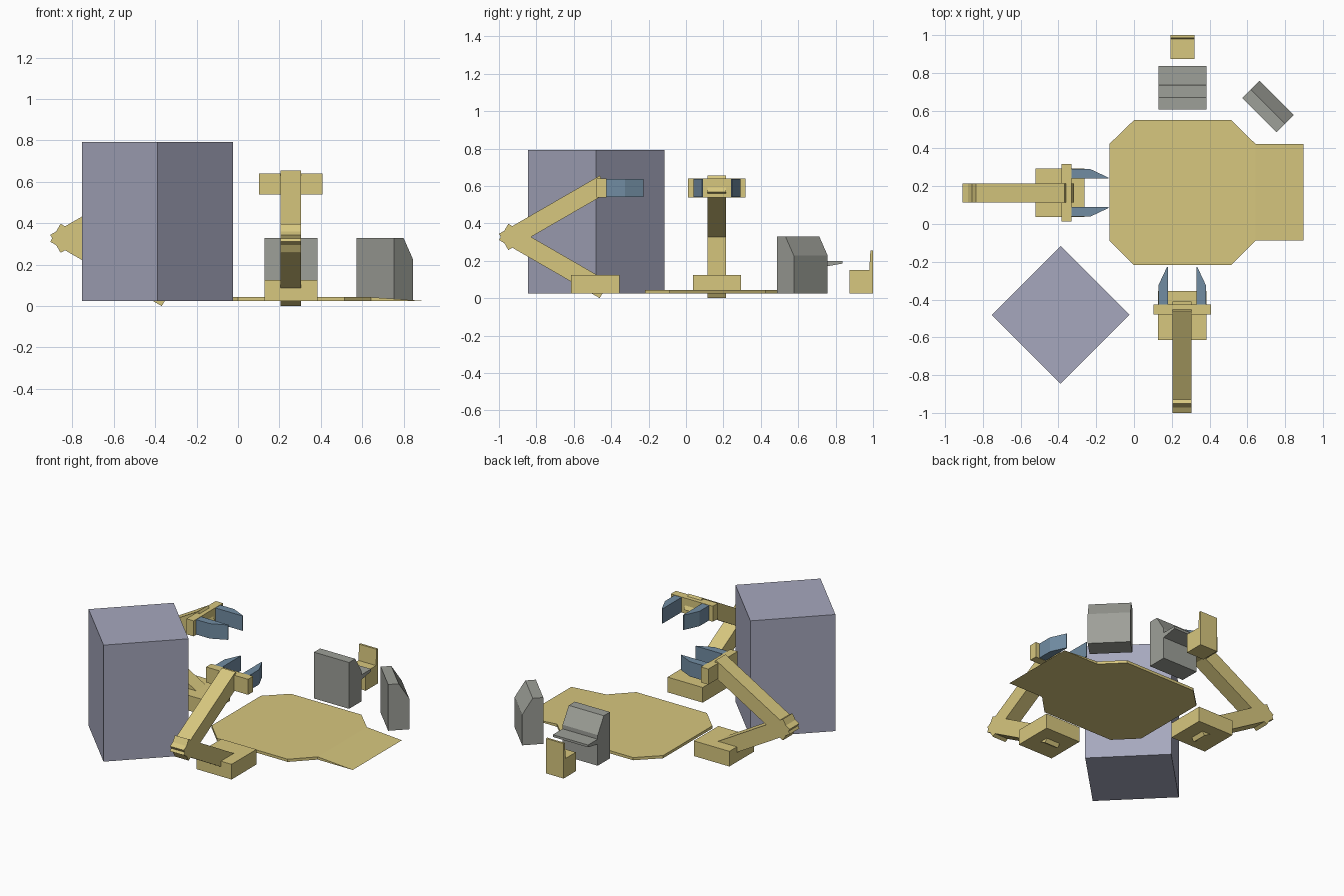
import bpy, bmesh, math
from mathutils import Matrix, Vector

if "Cube" in bpy.data.objects:
    bpy.data.objects.remove(bpy.data.objects["Cube"])


def material(name, rgb):
    m = bpy.data.materials.new(name)
    m.diffuse_color = (*rgb, 1)
    m.use_nodes = True
    m.node_tree.nodes["Principled BSDF"].inputs["Base Color"].default_value = m.diffuse_color
    return m


YELLOW = material("yellow", (0.68, 0.57, 0.21))
LAVENDER = material("lavender", (0.38, 0.39, 0.51))
GREY = material("grey", (0.34, 0.35, 0.315))
BLUE = material("blue", (0.165, 0.265, 0.365))
FLOOR = 0.025


def prism(name, pts, lo, hi, axis, mat, frame=Matrix()):
    """Extrude a profile from lo to hi. axis 'x': pts are (y, z); axis 'z': pts are (x, y)."""
    place = (lambda p, d: (d, p[0], p[1])) if axis == 'x' else (lambda p, d: (p[0], p[1], d))
    bm = bmesh.new()
    a = [bm.verts.new(frame @ Vector(place(p, lo))) for p in pts]
    b = [bm.verts.new(frame @ Vector(place(p, hi))) for p in pts]
    bm.faces.new(a)
    bm.faces.new(b)
    for i in range(len(pts)):
        j = (i + 1) % len(pts)
        bm.faces.new((a[i], a[j], b[j], b[i]))
    bmesh.ops.recalc_face_normals(bm, faces=bm.faces)
    me = bpy.data.meshes.new(name)
    bm.to_mesh(me)
    bm.free()
    me.materials.append(mat)
    ob = bpy.data.objects.new(name, me)
    bpy.context.collection.objects.link(ob)
    return ob


def box(name, x, y, z, mat, frame=Matrix()):
    pts = [(x[0], y[0]), (x[1], y[0]), (x[1], y[1]), (x[0], y[1])]
    return prism(name, pts, z[0], z[1], 'z', mat, frame)


def place(x, y, degrees=0):
    return Matrix.Translation((x, y, 0)) @ Matrix.Rotation(math.radians(degrees), 4, 'Z')


# Large storage crate, turned 45 degrees
box("crate", (-0.258, 0.258), (-0.258, 0.258), (FLOOR, 0.793), LAVENDER, place(-0.388, -0.481, 45))

# Platform with clipped corners, and the wedge ramp on its right
prism("platform", [(0, 0.55), (0.515, 0.55), (0.643, 0.424), (0.643, -0.088), (0.515, -0.218),
                   (0, -0.218), (-0.13, -0.088), (-0.13, 0.424)], FLOOR, 0.043, 'z', YELLOW)
prism("ramp", [(0, FLOOR), (0, 0.043), (0.255, FLOOR)], -0.424, 0.088, 'x', YELLOW,
      place(0.643, 0, -90))


# Robot arm: y runs from the elbow (0) towards the gripper, x is across
def robot_arm(label, frame):
    box(label + "_base", (-0.128, 0.128), (0.386, 0.645), (FLOOR, 0.125), YELLOW, frame)
    c, s = math.cos(math.pi / 6), 0.5
    mid = 0.3275
    elbow, length, thick = (0.0, 0.344), 0.622, 0.1
    end = (elbow[0] + c * length, elbow[1] + s * length)
    beam = [elbow, end, (end[0] + s * thick, end[1] - c * thick),
            (elbow[0] + s * thick, elbow[1] - c * thick)]
    prism(label + "_upper_beam", beam, -0.05, 0.05, 'x', YELLOW, frame)
    prism(label + "_lower_beam", [(y, 2 * mid - z) for y, z in beam], -0.05, 0.05, 'x', YELLOW, frame)
    box(label + "_gripper_bar", (-0.153, 0.153), (0.522, 0.575), (0.538, 0.64), YELLOW, frame)
    for side, n in ((-1, "left"), (1, "right")):
        claw = [(0.075, 0.575), (0.126, 0.575), (0.126, 0.675), (0.08, 0.773), (0.075, 0.773)]
        prism(f"{label}_{n}_claw", [(side * x, y) for x, y in claw], 0.54, 0.638, 'z', BLUE, frame)


robot_arm("front_arm", place(0.255, -1.0))
robot_arm("side_arm", place(-0.907, 0.165, -90))


# Control consoles: y points towards the sloped screen
def console(label, frame):
    prism(label, [(-0.064, FLOOR), (0.064, FLOOR), (0.064, 0.227), (0, 0.33), (-0.064, 0.33)],
          -0.128, 0.128, 'x', GREY, frame)


desk = place(0.257, 0.671)
console("desk_console", desk)
console("corner_console", place(0.709, 0.622, -45))
prism("desk_shelf", [(0.064, 0.167), (0.165, 0.185), (0.165, 0.2), (0.064, 0.2)],
      -0.128, 0.128, 'x', GREY, desk)

# Chair: seat block with a thin tapered back
prism("chair", [(0.873, FLOOR), (1.0, FLOOR), (1.0, 0.255), (0.986, 0.255), (0.98, 0.15), (0.873, 0.15)],
      0.192, 0.32, 'x', YELLOW)
